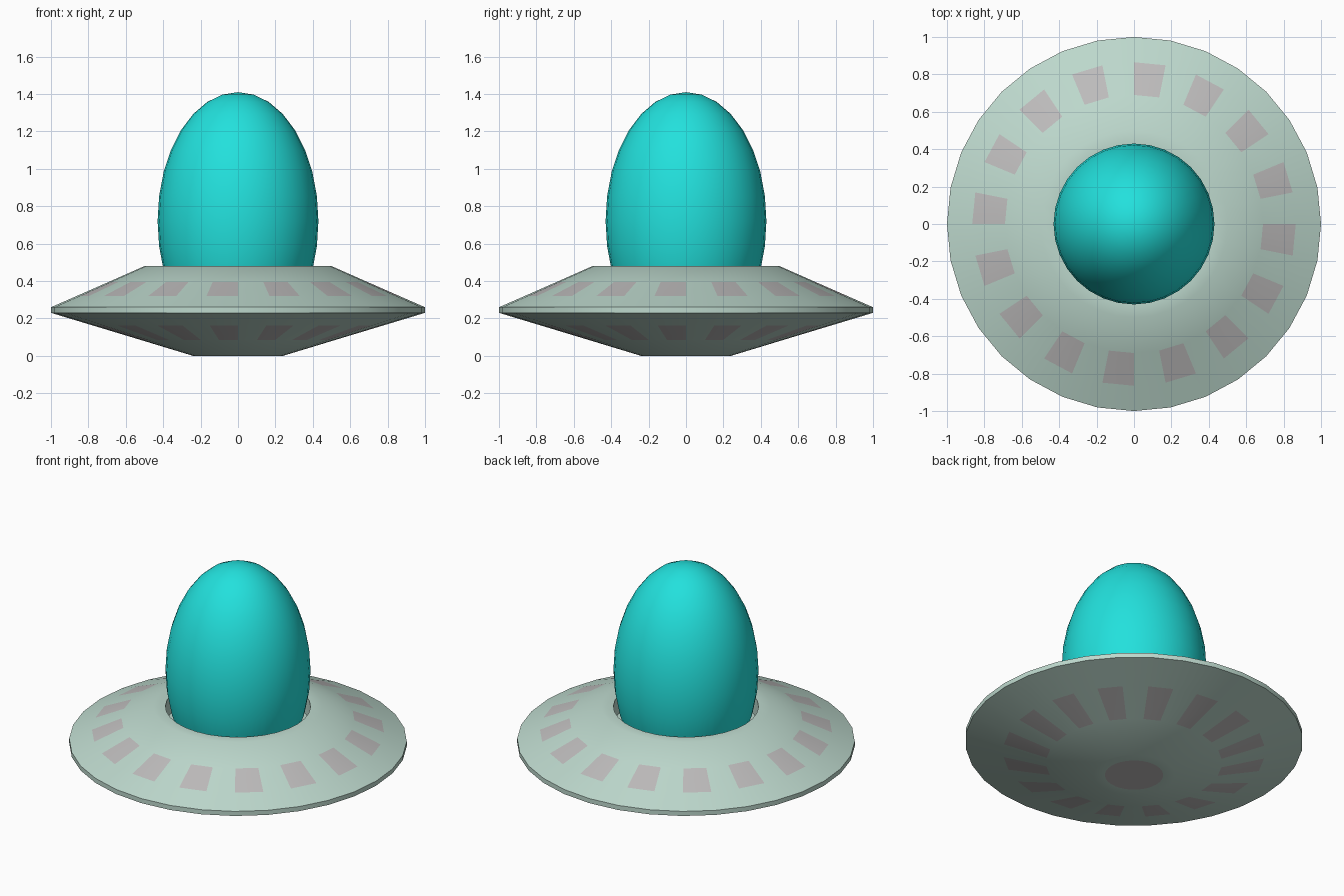
import bpy, bmesh, math

if "Cube" in bpy.data.objects:
    bpy.data.objects.remove(bpy.data.objects["Cube"])

SIDES = 32


def material(name, color):
    m = bpy.data.materials.new(name)
    m.diffuse_color = (*color, 1)
    m.use_nodes = True
    m.node_tree.nodes["Principled BSDF"].inputs["Base Color"].default_value = m.diffuse_color
    return m


hull_mat = material("pale_green", (0.51, 0.69, 0.61))
light_mat = material("dusty_pink", (0.51, 0.50, 0.50))
dome_mat = material("turquoise", (0.016, 0.75, 0.72))


def smooth(obj, angle):
    bpy.ops.object.select_all(action='DESELECT')
    obj.select_set(True)
    bpy.context.view_layer.objects.active = obj
    bpy.ops.object.shade_smooth_by_angle(angle=math.radians(angle))


def lathe(name, profile, light_bands, mats):
    """Spin (radius, z) points; bands listed get lights on every other side."""
    bm = bmesh.new()
    rings = []
    for r, z in profile:
        rings.append([bm.verts.new((r * math.cos(2 * math.pi * i / SIDES),
                                    r * math.sin(2 * math.pi * i / SIDES), z))
                      for i in range(SIDES)])
    for b in range(len(rings) - 1):
        for i in range(SIDES):
            j = (i + 1) % SIDES
            f = bm.faces.new((rings[b][i], rings[b][j],
                              rings[b + 1][j], rings[b + 1][i]))
            f.material_index = int(b in light_bands and i % 2 == 1)
    # round light under the hull, and floor of the dome socket
    bm.faces.new(rings[0][::-1]).material_index = 1
    bm.faces.new(rings[-1])
    bmesh.ops.recalc_face_normals(bm, faces=bm.faces)
    me = bpy.data.meshes.new(name)
    bm.to_mesh(me)
    bm.free()
    for m in mats:
        me.materials.append(m)
    obj = bpy.data.objects.new(name, me)
    bpy.context.collection.objects.link(obj)
    return obj


# Saucer hull: underside, rim, sloped top, then the socket for the dome
hull_profile = [
    (0.173, 0), (0.24, 0), (0.52, 0.085), (0.775, 0.162), (1, 0.23),
    (1, 0.26), (0.865, 0.319), (0.69, 0.396), (0.50, 0.48),
    (0.43, 0.48), (0.43, 0.36),
]
hull = lathe("saucer_hull", hull_profile, {2, 6}, (hull_mat, light_mat))
smooth(hull, 30)

# Egg-shaped dome sunk into the socket
bpy.ops.mesh.primitive_uv_sphere_add(segments=SIDES, ring_count=16, radius=1,
                                     location=(0, 0, 0.72))
dome = bpy.context.object
dome.name = "dome"
dome.scale = (0.43, 0.43, 0.69)
bpy.ops.object.transform_apply(location=False, rotation=False, scale=True)
dome.data.materials.append(dome_mat)
smooth(dome, 60)
